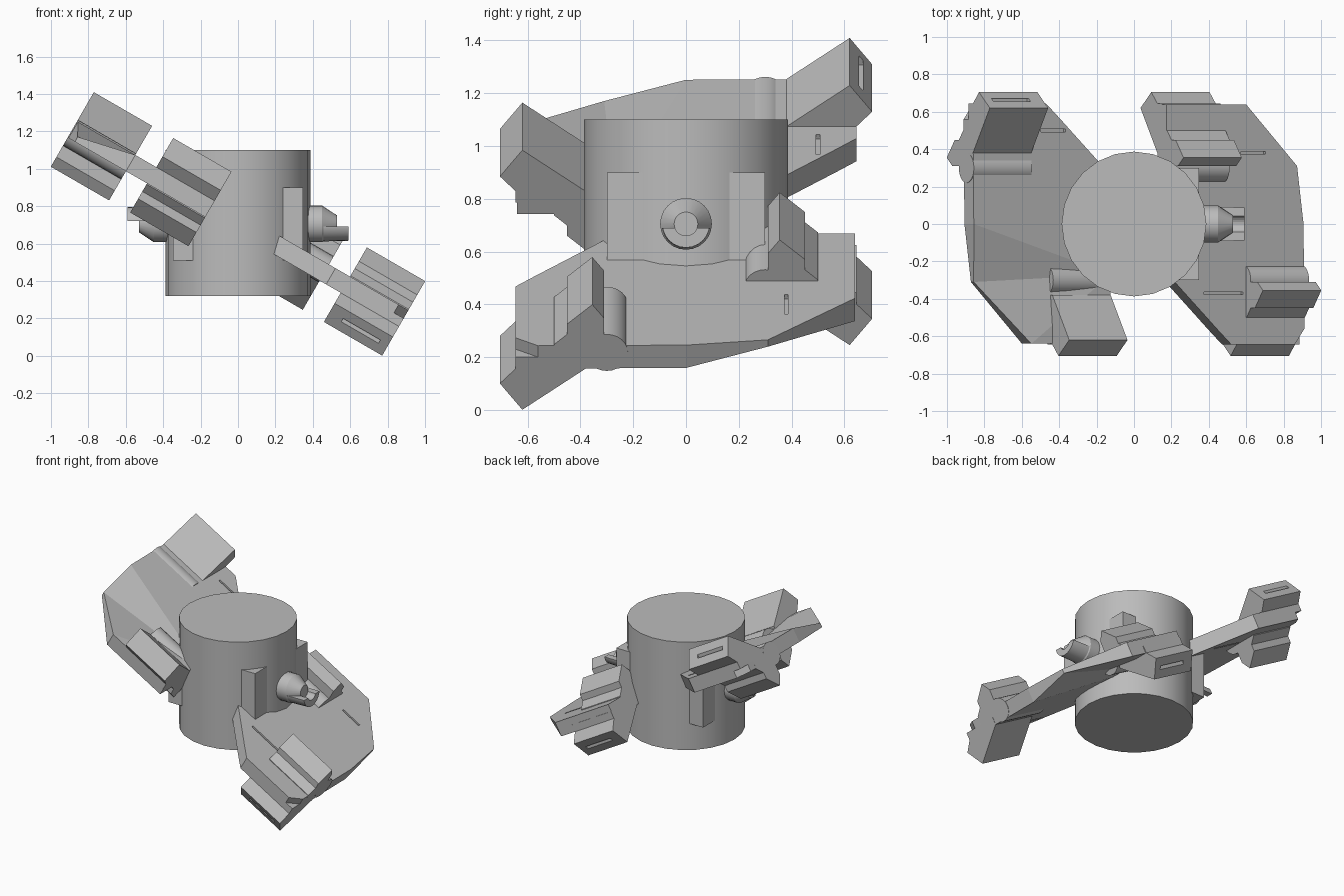
import bpy, bmesh, math
from mathutils import Vector, Matrix

cube = bpy.data.objects.get("Cube")
if cube:
    bpy.data.objects.remove(cube, do_unlink=True)

grey = bpy.data.materials.new("plain_grey")
grey.use_nodes = True
grey.diffuse_color = (0.5, 0.5, 0.5, 1)
grey.node_tree.nodes["Principled BSDF"].inputs["Base Color"].default_value = (0.5, 0.5, 0.5, 1)

# Wing frame: u runs down the slope, v along y, n out of the wing plane
C, S = math.cos(math.radians(30)), 0.5
WING = Matrix(((C, 0, S, 0.73), (0, 1, 0, 0), (-S, 0, C, 0.29), (0, 0, 0, 1)))
# The opposite side is the point reflection through the body centre
OPPOSITE = Matrix.Translation((0, 0, 1.41)) @ Matrix.Scale(-1, 4)
SIDES = {"left": Matrix.Identity(4), "right": OPPOSITE}


def finish(bm, name, matrix=None, smooth=False):
    if matrix:
        bm.transform(matrix)
    bmesh.ops.recalc_face_normals(bm, faces=bm.faces)
    mesh = bpy.data.meshes.new(name)
    bm.to_mesh(mesh)
    bm.free()
    mesh.materials.append(grey)
    obj = bpy.data.objects.new(name, mesh)
    bpy.context.collection.objects.link(obj)
    bpy.ops.object.select_all(action='DESELECT')
    obj.select_set(True)
    bpy.context.view_layer.objects.active = obj
    if smooth:
        bpy.ops.object.shade_smooth_by_angle(angle=math.radians(30))
    return obj


def prism(points, offset):
    """Extrude a closed outline by an offset vector."""
    bm = bmesh.new()
    face = bm.faces.new([bm.verts.new(p) for p in points])
    new = bmesh.ops.extrude_face_region(bm, geom=[face])["geom"]
    bmesh.ops.translate(bm, vec=offset, verts=[g for g in new if isinstance(g, bmesh.types.BMVert)])
    return bm


def box(lo, hi):
    x, y, z = lo
    return prism([(x, y, z), (hi[0], y, z), (hi[0], hi[1], z), (x, hi[1], z)], (0, 0, hi[2] - z))


def rod(r1, r2, start, end, sides=24):
    """Cone or cylinder between two points."""
    a, b = Vector(start), Vector(end)
    bm = bmesh.new()
    bmesh.ops.create_cone(bm, cap_ends=True, segments=sides, radius1=r1, radius2=r2, depth=(b - a).length)
    turn = (b - a).to_track_quat('Z', 'Y').to_matrix().to_4x4()
    bm.transform(Matrix.Translation((a + b) / 2) @ turn)
    return bm


def cut(obj, cutters):
    for tool in cutters:
        tool.hide_render = True
        bpy.context.view_layer.objects.active = obj
        mod = obj.modifiers.new("cut", 'BOOLEAN')
        mod.operation, mod.object, mod.solver = 'DIFFERENCE', tool, 'EXACT'
        bpy.ops.object.modifier_apply(modifier=mod.name)
        bpy.data.objects.remove(tool, do_unlink=True)


# Central drum
finish(rod(0.387, 0.387, (0, 0, 0.32), (0, 0, 1.10)), "drum", smooth=True)

# Crescent outline in wing coordinates
OUTLINE = [(-0.62, -0.31), (-0.35, -0.57), (-0.27, -0.645), (0.12, -0.645), (0.18, -0.56),
           (0.175, 0), (0.135, 0.31), (-0.18, 0.64), (-0.67, 0.64), (-0.67, 0.27)]
# Stepped sections of the end blocks, as (v, n)
FOOT = [(-0.62, -0.23), (-0.705, -0.115), (-0.645, -0.05), (-0.645, 0.0), (-0.38, 0.0), (-0.38, -0.05)]
CAP = [(-0.5, 0.0), (-0.5, 0.055), (-0.45, 0.10), (-0.45, 0.145), (-0.355, 0.23), (-0.31, 0.17), (-0.31, 0.0)]
# Slots as (u start, u end, v, n)
SLOTS = [(-0.44, -0.20, -0.37, 0.05), (-0.21, -0.06, 0.38, 0.05), (-0.18, 0.10, -0.30, -0.05),
         (-0.47, -0.31, 0.285, -0.05), (-0.39, -0.24, -0.50, -0.05)]

for side, flip in SIDES.items():
    place = flip @ WING

    # Wing plate with its thinned rear outer corner
    bm = prism([(u, v, -0.05) for u, v in OUTLINE], (0, 0, 0.1))
    for vert in bm.verts:
        if vert.co.z < 0 and abs(vert.co.y - 0.31) < 0.01 and vert.co.x > 0:
            vert.co.z = 0.02
    bmesh.ops.triangulate(bm, faces=bm.faces)
    wing = finish(bm, side + "_wing", place)
    cut(wing, [finish(box((a, v - 0.007, n - 0.02), (b, v + 0.007, n + 0.02)), "slot", place)
               for a, b, v, n in SLOTS])

    # Matching end blocks, the rear one mirrored and shifted up the slope
    for end, sign, shift in (("front", 1, 0), ("rear", -1, -0.49)):
        local = place @ Matrix.Translation((shift, 0, 0)) @ Matrix.Diagonal((1, sign, 1, 1))
        label = side + "_" + end
        foot = finish(prism([(-0.18, v, n) for v, n in FOOT], (0.36, 0, 0)), label + "_foot", local)
        cut(foot, [finish(box((-0.1, -0.67, -0.2), (0.13, -0.655, -0.14)), "slot", local)])
        finish(prism([(-0.18, v, n) for v, n in CAP], (0.36, 0, 0)), label + "_cap", local)
        finish(rod(0.08, 0.08, (-0.18, -0.30, 0.02), (0.18, -0.30, 0.02)), label + "_roller", local, True)

    # Mounting bracket, showing at the drum's flanks
    finish(box((0.235, -0.30, 0.51), (0.347, 0.30, 0.90)), side + "_bracket", flip)

    # Nozzle: collar, tapered tip and longer lower jaw with a bore
    finish(rod(0.098, 0.098, (0.36, 0, 0.705), (0.45, 0, 0.705)), side + "_collar", flip, True)
    finish(rod(0.098, 0.045, (0.45, 0, 0.705), (0.53, 0, 0.705)), side + "_nozzle_tip", flip, True)
    bm = rod(0.096, 0.09, (0.36, 0, 0.705), (0.59, 0, 0.705))
    cap = bmesh.ops.bisect_plane(bm, geom=bm.verts[:] + bm.edges[:] + bm.faces[:], plane_co=(0, 0, 0.69),
                                 plane_no=(0, 0, 1), clear_outer=True)["geom_cut"]
    bmesh.ops.contextual_create(bm, geom=[g for g in cap if isinstance(g, bmesh.types.BMEdge)])
    jaw = finish(bm, side + "_nozzle_jaw", flip, True)
    cut(jaw, [finish(rod(0.045, 0.045, (0.52, 0, 0.705), (0.62, 0, 0.705)), "bore", flip)])
